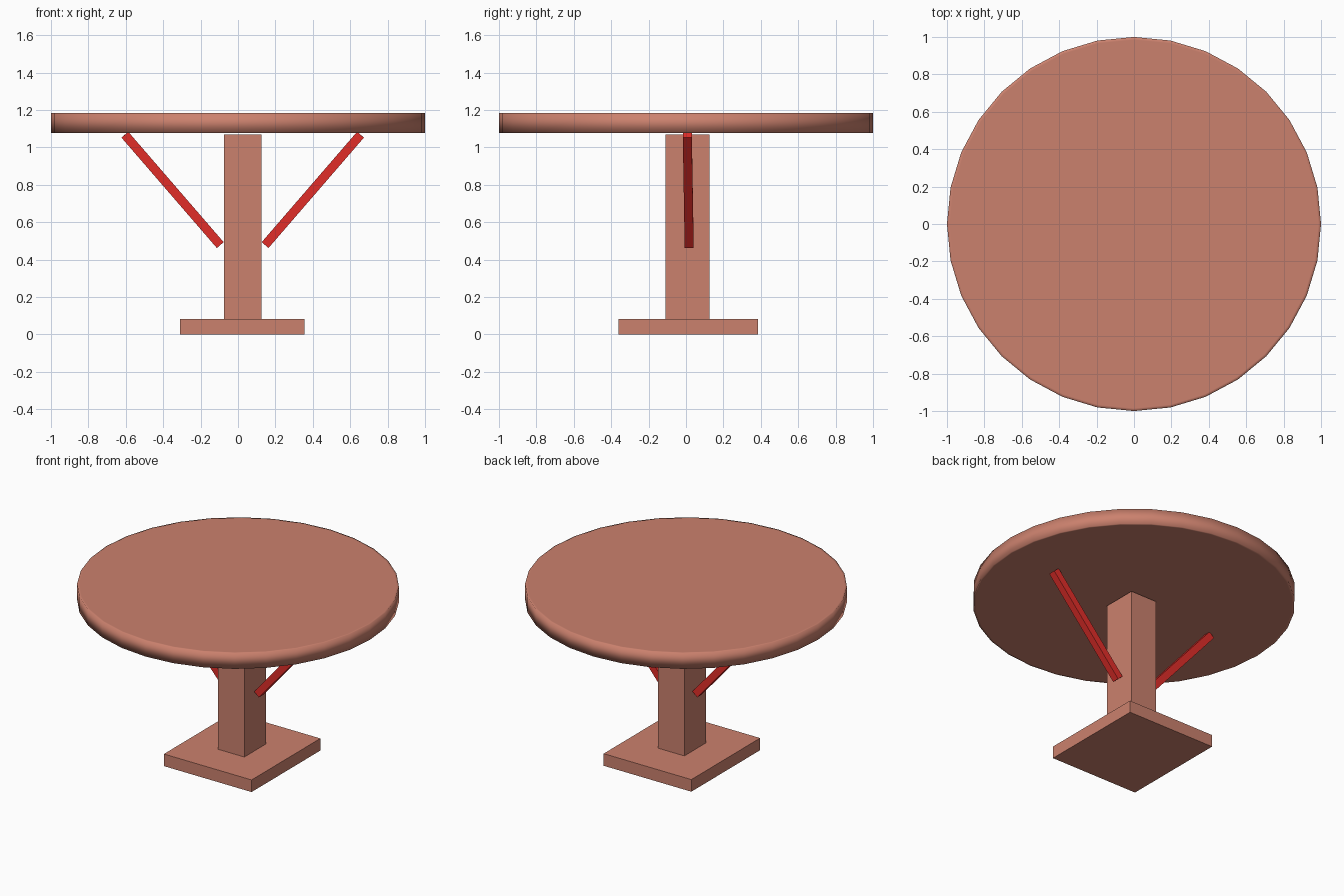
import bpy, bmesh
from mathutils import Vector

if "Cube" in bpy.data.objects:
    bpy.data.objects.remove(bpy.data.objects["Cube"])


def material(name, color):
    m = bpy.data.materials.new(name)
    m.diffuse_color = (*color, 1)
    m.use_nodes = True
    m.node_tree.nodes["Principled BSDF"].inputs["Base Color"].default_value = m.diffuse_color
    return m


wood = material("wood", (0.60, 0.22, 0.155))
red = material("red", (0.76, 0.027, 0.022))


def finish(name, bm, mat):
    me = bpy.data.meshes.new(name)
    bm.to_mesh(me)
    bm.free()
    me.materials.append(mat)
    ob = bpy.data.objects.new(name, me)
    bpy.context.collection.objects.link(ob)
    return ob


def box(name, lo, hi, mat):
    lo, hi = Vector(lo), Vector(hi)
    bm = bmesh.new()
    bmesh.ops.create_cube(bm, size=1)
    bmesh.ops.scale(bm, vec=hi - lo, verts=bm.verts)
    bmesh.ops.translate(bm, vec=(lo + hi) / 2, verts=bm.verts)
    return finish(name, bm, mat)


def brace(name, start, end, width):
    # square bar running between two points
    a, b = Vector(start), Vector(end)
    ob = box(name, (-width / 2, -width / 2, 0),
             (width / 2, width / 2, (b - a).length), red)
    z = (b - a).normalized()
    x = Vector((0, 1, 0)).cross(z).normalized()
    y = z.cross(x)
    for v in ob.data.vertices:
        v.co = a + x * v.co.x + y * v.co.y + z * v.co.z
    return ob


# foot plate and post
box("base", (-0.31, -0.36, 0), (0.355, 0.385, 0.083), wood)
box("post", (-0.075, -0.11, 0.083), (0.125, 0.125, 1.068), wood)

# round top, 32 sides, softly shaded rim
bm = bmesh.new()
bmesh.ops.create_cone(bm, cap_ends=True, segments=32,
                      radius1=1, radius2=1, depth=0.107)
bmesh.ops.translate(bm, vec=(0, 0, 1.1315), verts=bm.verts)
caps = [f for f in bm.faces if len(f.verts) > 4]
bmesh.ops.inset_individual(bm, faces=caps, thickness=0.015)
for f in bm.faces:
    f.smooth = True
finish("table_top", bm, wood)

# braces either side of the post
for name, s in (("right_brace", 1), ("left_brace", -1)):
    brace(name, (0.025 + s * 0.12, 0.017, 0.478),
          (0.025 + s * 0.63, 0.007, 1.068), 0.048)
